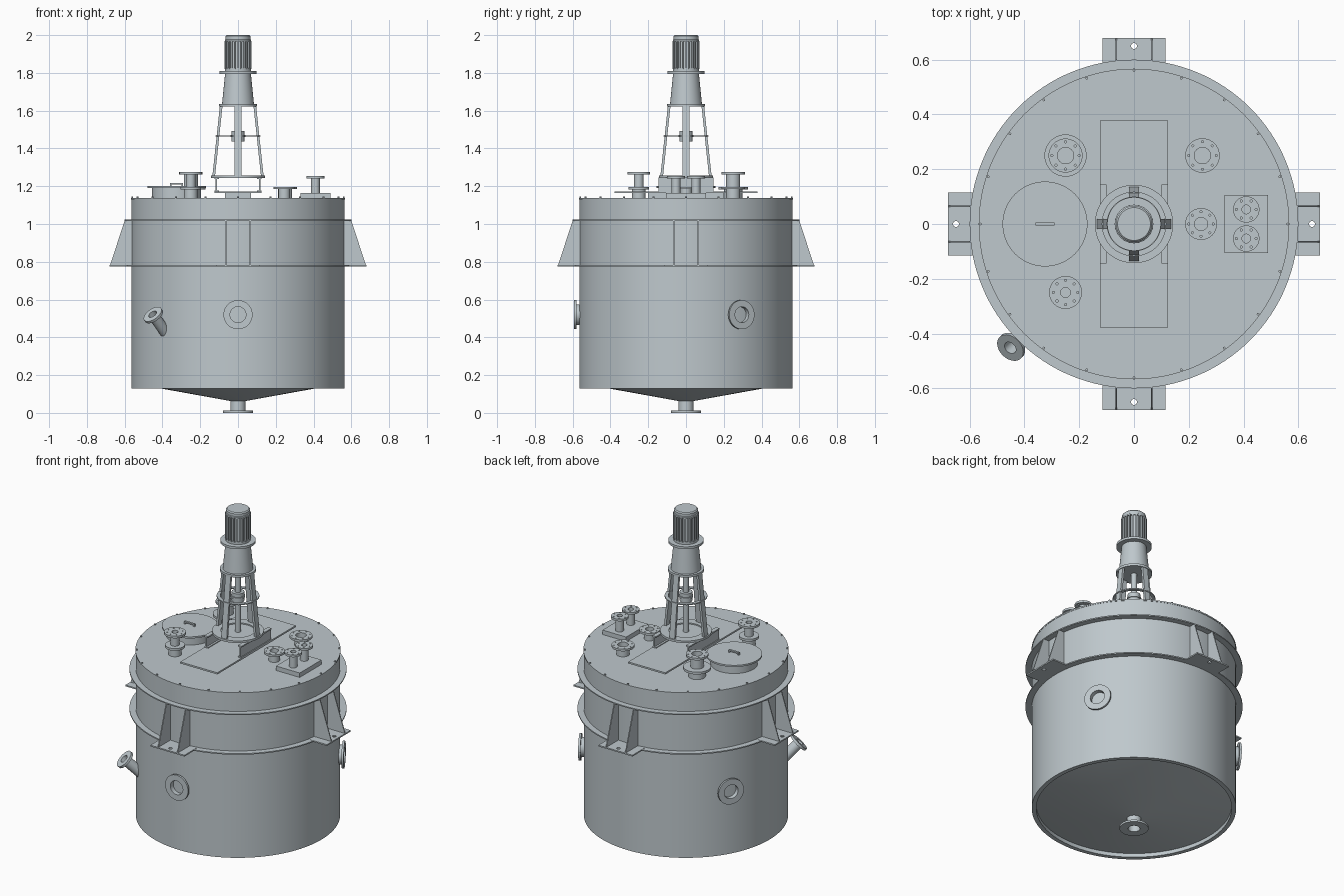
import bpy, bmesh
from math import sin, cos, pi, radians
from mathutils import Matrix, Vector

if "Cube" in bpy.data.objects:
    bpy.data.objects.remove(bpy.data.objects["Cube"], do_unlink=True)

steel = bpy.data.materials.new("blue_grey_steel")
steel.use_nodes = True
COLOUR = (0.52, 0.58, 0.61, 1)
steel.diffuse_color = COLOUR
steel.node_tree.nodes["Principled BSDF"].inputs["Base Color"].default_value = COLOUR
parts = []


def frame(loc=(0, 0, 0), axis=(0, 0, 1)):
    """Matrix placing local z along the given axis."""
    return Matrix.Translation(loc) @ Vector(axis).to_track_quat('Z', 'Y').to_matrix().to_4x4()


def finish(name, bm, matrix=None):
    bmesh.ops.recalc_face_normals(bm, faces=bm.faces[:])
    if matrix:
        bm.transform(matrix)
    mesh = bpy.data.meshes.new(name)
    bm.to_mesh(mesh)
    bm.free()
    mesh.materials.append(steel)
    obj = bpy.data.objects.new(name, mesh)
    bpy.context.collection.objects.link(obj)
    parts.append(obj)
    return obj


def lathe(name, profile, matrix=None, seg=48, closed=False):
    """Revolve (radius, height) points around local z."""
    bm = bmesh.new()
    rings = []
    for r, z in profile:
        n = 1 if r == 0 else seg
        rings.append([bm.verts.new((r * cos(2 * pi * i / seg), r * sin(2 * pi * i / seg), z))
                      for i in range(n)])
    pairs = list(zip(rings, rings[1:]))
    if closed:
        pairs.append((rings[-1], rings[0]))
    for a, b in pairs:
        for i in range(seg):
            j = (i + 1) % seg
            quad = [a[i % len(a)], a[j % len(a)], b[j % len(b)], b[i % len(b)]]
            bm.faces.new(list(dict.fromkeys(quad)))
    return finish(name, bm, matrix)


def disc(name, r, z0, z1, matrix=None, seg=48):
    return lathe(name, [(0, z0), (r, z0), (r, z1), (0, z1)], matrix, seg)


def tube(name, ro, ri, z0, z1, matrix=None, seg=48):
    return lathe(name, [(ri, z0), (ro, z0), (ro, z1), (ri, z1)], matrix, seg, True)


def box(name, x, y, z, matrix=None):
    bm = bmesh.new()
    size = [b - a for a, b in (x, y, z)]
    mid = [(a + b) / 2 for a, b in (x, y, z)]
    bmesh.ops.create_cube(bm, size=1, matrix=Matrix.Translation(mid) @ Matrix.Diagonal((*size, 1)))
    return finish(name, bm, matrix)


def circle(cx, cy, r, n):
    return [(cx + r * cos(2 * pi * i / n), cy + r * sin(2 * pi * i / n)) for i in range(n)]


def plate(name, outline, holes, z0, z1, matrix=None):
    """Flat plate with holes cut through it."""
    bm = bmesh.new()
    for loop in [outline] + holes:
        vs = [bm.verts.new((x, y, z0)) for x, y in loop]
        for a, b in zip(vs, vs[1:] + vs[:1]):
            bm.edges.new((a, b))
    bmesh.ops.triangle_fill(bm, use_beauty=True, edges=bm.edges[:], normal=(0, 0, 1))
    top = bmesh.ops.extrude_face_region(bm, geom=bm.faces[:], use_keep_orig=True)
    moved = [v for v in top["geom"] if isinstance(v, bmesh.types.BMVert)]
    bmesh.ops.translate(bm, verts=moved, vec=(0, 0, z1 - z0))
    return finish(name, bm, matrix)


def flange(name, r, bore, z0, z1, matrix, bolts=8):
    holes = [circle(0, 0, bore, 24)]
    pitch = bore + (r - bore) * 0.62
    holes += [circle(x, y, 0.004, 8) for x, y in circle(0, 0, pitch, bolts)]
    plate(name, circle(0, 0, r, 40), holes, z0, z1, matrix)


# Vessel: wall, lid and recessed conical floor
TOP = 1.135
lathe("vessel_shell", [(0, TOP), (0.565, TOP), (0.565, 0.13), (0.54, 0.13),
                       (0.54, 0.153), (0.035, 0.062), (0, 0.062)], seg=128)
disc("lid_plate", 0.567, TOP - 0.005, TOP + 0.003, seg=128)
for i, (x, y) in enumerate(circle(0, 0, 0.56, 20)):
    disc("lid_bolt", 0.005, TOP, TOP + 0.01, frame((x, y, 0)), 8)
for name, z in (("upper_ring", 1.016), ("lower_ring", 0.775)):
    tube(name, 0.6, 0.56, z, z + 0.007, seg=128)

# Bottom outlet
tube("outlet_pipe", 0.04, 0.033, 0.005, 0.075)
tube("outlet_flange", 0.08, 0.033, 0, 0.012)

# Four support brackets
for k in range(4):
    turn = Matrix.Rotation(k * pi / 2, 4, 'Z')
    plate("bracket_base", [(0.55, -0.115), (0.68, -0.115), (0.68, 0.115), (0.55, 0.115)],
          [circle(0.65, 0, 0.011, 16)], 0.775, 0.783, turn)
    for y in (-0.065, 0.065):
        bm = bmesh.new()
        side = [(0.56, 0.78), (0.678, 0.78), (0.6, 1.018), (0.56, 1.018)]
        f = bm.faces.new([bm.verts.new((x, y - 0.003, z)) for x, z in side])
        ext = bmesh.ops.extrude_face_region(bm, geom=[f], use_keep_orig=True)
        bmesh.ops.translate(bm, vec=(0, 0.006, 0),
                            verts=[v for v in ext["geom"] if isinstance(v, bmesh.types.BMVert)])
        finish("bracket_gusset", bm, turn)

# Three wall ports, evenly spaced
for a in (-90, 30, 150):
    d = Vector((cos(radians(a)), sin(radians(a)), 0))
    m = frame(d * 0.55 + Vector((0, 0, 0.52)), d)
    tube("port_neck", 0.055, 0.042, 0, 0.035, m)
    tube("port_flange", 0.077, 0.042, 0.03, 0.042, m)

# Slanted side inlet
m = frame((-0.45, -0.45, 0.52), (-0.707, -0.707, 1))
tube("inlet_pipe", 0.03, 0.024, -0.17, 0, m)
tube("inlet_flange", 0.055, 0.024, -0.01, 0.004, m)

# Manhole with handle
m = frame((-0.325, 0, 0))
disc("manhole_neck", 0.13, TOP, 1.192, m, 64)
disc("manhole_cover", 0.155, 1.19, 1.2, m, 64)
box("manhole_handle", (-0.36, -0.29), (-0.006, 0.006), (1.208, 1.216))
for x in (-0.36, -0.298):
    box("handle_foot", (x, x + 0.008), (-0.006, 0.006), (1.198, 1.21))


# Lid nozzles: pipe, drilled flange, optional lower collar
def nozzle(x, y, r, bore, z0, z1, collar=0, bolts=8):
    m = frame((x, y, 0))
    tube("nozzle_pipe", bore + 0.007, bore, z0, z1 - 0.002, m, 32)
    flange("nozzle_flange", r, bore, z1 - 0.013, z1, m, bolts)
    if collar:
        tube("nozzle_base", bore + 0.018, bore, z0, 1.19, m, 32)
        tube("nozzle_collar", collar, bore, 1.183, 1.197, m, 40)


nozzle(-0.25, 0.25, 0.062, 0.03, TOP, 1.275, 0.077)
nozzle(-0.25, -0.25, 0.06, 0.018, TOP, 1.275, 0.055)
nozzle(0.25, 0.25, 0.063, 0.03, TOP, 1.197)
nozzle(0.245, 0, 0.058, 0.024, TOP, 1.197)
box("nozzle_pad", (0.33, 0.49), (-0.105, 0.105), (TOP, 1.165))
for y in (0.053, -0.053):
    nozzle(0.41, y, 0.048, 0.016, 1.16, 1.255, bolts=6)

# Drive base: riser, long plate and two upright channels
box("base_riser", (-0.07, 0.07), (-0.2, 0.2), (TOP, 1.166))
box("base_plate", (-0.125, 0.125), (-0.378, 0.378), (1.163, 1.173))
for s in (-1, 1):
    for name, a, b, z in (("channel_web", 0.112, 0.12, (1.17, 1.245)),
                          ("channel_foot", 0.1, 0.125, (1.17, 1.178)),
                          ("channel_head", 0.1, 0.125, (1.237, 1.245))):
        box(name, sorted((s * a, s * b)), (-0.145, 0.145), z)

# Open lantern: rings, four leaning legs, shaft and coupling
tube("lantern_base_ring", 0.143, 0.095, 1.243, 1.256)
disc("shaft_seat", 0.1, 1.243, 1.249)
tube("lantern_middle_ring", 0.118, 0.098, 1.462, 1.469)
for k in range(4):
    leg = box("lantern_leg", (0, 0.014), (-0.018, 0.018), (1.25, 1.625))
    for v in leg.data.vertices:
        v.co.x += 0.122 if v.co.z < 1.4 else 0.082
    leg.data.transform(Matrix.Rotation(k * pi / 2, 4, 'Z'))
disc("drive_shaft", 0.017, 1.245, 1.63, seg=32)
disc("shaft_coupling", 0.035, 1.437, 1.492, seg=32)
tube("coupling_band", 0.04, 0.03, 1.46, 1.47, seg=32)

# Gearbox cone between two flanges
disc("gearbox_lower_flange", 0.1, 1.622, 1.636)
lathe("gearbox_body", [(0, 1.63), (0.085, 1.63), (0.068, 1.8), (0, 1.8)])
disc("gearbox_upper_flange", 0.098, 1.795, 1.809)

# Ribbed motor with cap
disc("motor_body", 0.062, 1.805, 1.975)
disc("motor_foot", 0.069, 1.805, 1.825)
for k in range(24):
    box("motor_rib", (0.058, 0.071), (-0.0035, 0.0035), (1.82, 1.97),
        Matrix.Rotation(k * pi / 12, 4, 'Z'))
lathe("motor_cap", [(0, 1.965), (0.07, 1.965), (0.07, 1.975), (0.066, 1.978),
                    (0.066, 1.994), (0.06, 2.0), (0, 2.0)])

# Smooth round walls, keep hard edges
bpy.ops.object.select_all(action='DESELECT')
for obj in parts:
    obj.select_set(True)
bpy.context.view_layer.objects.active = parts[0]
bpy.ops.object.shade_smooth_by_angle(angle=radians(30))
